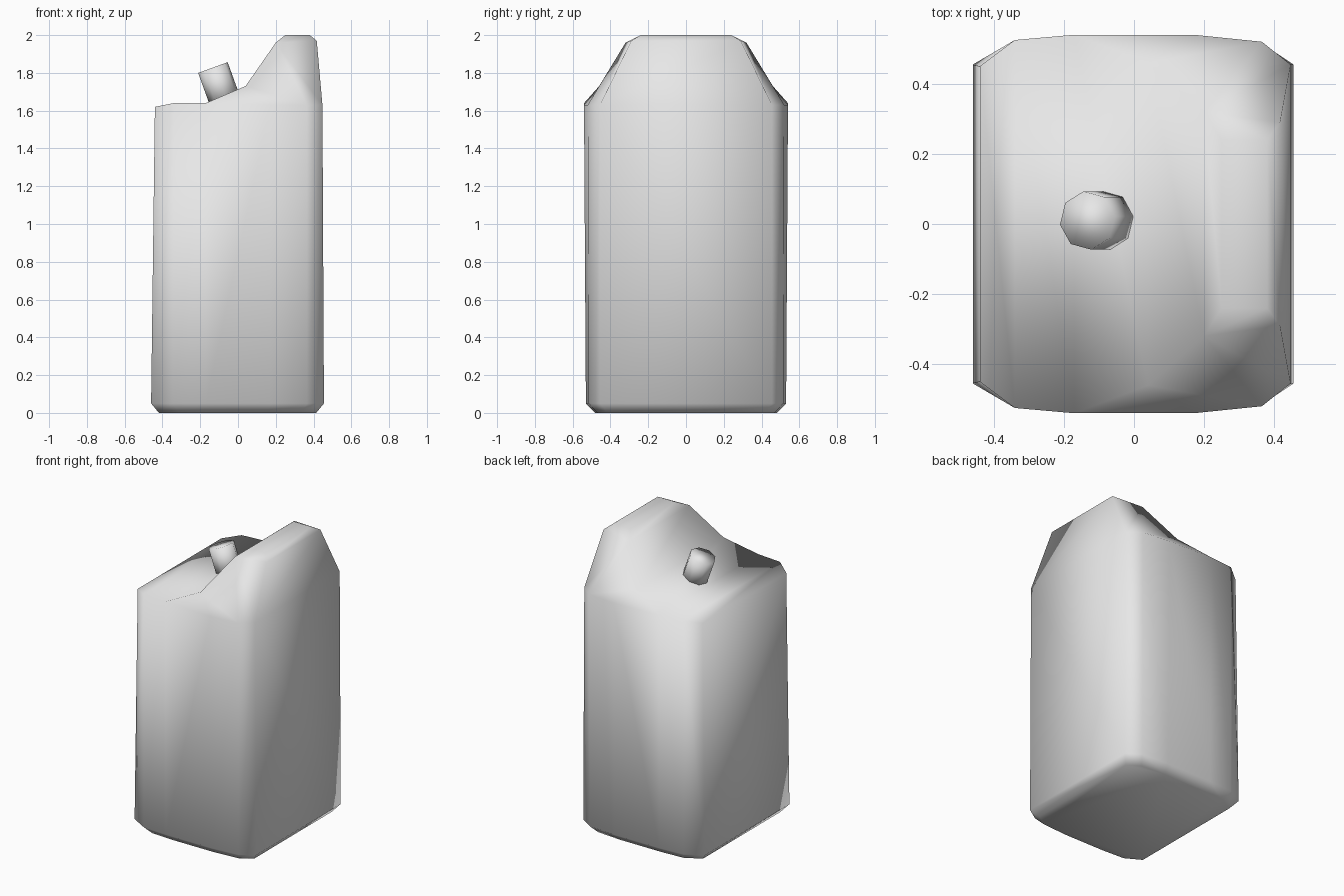
import bpy
import bmesh
import math
from mathutils import Matrix, Vector

if "Cube" in bpy.data.objects:
    bpy.data.objects.remove(bpy.data.objects["Cube"], do_unlink=True)

grey = bpy.data.materials.new("plain_grey")
grey.use_nodes = True
grey.diffuse_color = (0.8, 0.8, 0.8, 1)
grey.node_tree.nodes["Principled BSDF"].inputs["Base Color"].default_value = (0.8, 0.8, 0.8, 1)


def finish(bm, name):
    """Turn the bmesh into a smooth grey object."""
    bmesh.ops.recalc_face_normals(bm, faces=bm.faces[:])
    for face in bm.faces:
        face.smooth = True
    mesh = bpy.data.meshes.new(name)
    bm.to_mesh(mesh)
    bm.free()
    mesh.materials.append(grey)
    obj = bpy.data.objects.new(name, mesh)
    bpy.context.collection.objects.link(obj)
    return obj


# Canister body: every point is made in a back / front pair
bm = bmesh.new()


def pairs(points):
    return [(bm.verts.new((x, y, z)), bm.verts.new((x, -y, z))) for x, y, z in points]


def both(*corners):
    """The same face on the back and on the front."""
    for side in (0, 1):
        bm.faces.new([c[side] for c in corners])


def across(a, b):
    """A face spanning from back to front."""
    bm.faces.new((a[0], b[0], b[1], a[1]))


outline = [(-.46, .455), (-.345, .52), (-.17, .53), (.17, .53), (.365, .515), (.455, .455)]
base = pairs([(x * .91, y * .91, 0) for x, y in outline])
low = pairs([(x, y, .05) for x, y in outline])
rim = pairs([(-.44, .45, 1.62), (-.34, .525, 1.64), (-.17, .54, 1.64),
             (.17, .54, 1.63), (.365, .52, 1.63), (.447, .455, 1.63)])
# Sill, slope and handle ridge
sill, slope, ridge_in, ridge_out, shoulder = pairs([
    (.04, .46, 1.73), (.2, .32, 1.96), (.25, .24, 2), (.38, .24, 2), (.417, .29, 1.97)])

# Bottom, bevel and walls
bm.faces.new([p[0] for p in base] + [p[1] for p in reversed(base)])
for lower, upper in ((base, low), (low, rim)):
    for i in range(len(outline) - 1):
        both(lower[i], lower[i + 1], upper[i + 1], upper[i])
    across(lower[0], upper[0])
    across(lower[-1], upper[-1])

# Top, from the low edge over the ridge and down the tall side
top = rim[:3] + [sill, slope, ridge_in, ridge_out, shoulder, rim[-1]]
for a, b in zip(top, top[1:]):
    across(a, b)

# Slanted cheeks at both ends of the ridge
both(rim[2], sill, rim[3])
both(sill, slope, rim[4], rim[3])
both(slope, shoulder, rim[5], rim[4])
both(slope, ridge_in, ridge_out, shoulder)
finish(bm, "canister_body")

# Tilted eight-sided cap
bm = bmesh.new()
bmesh.ops.create_cone(bm, cap_ends=True, segments=8, radius1=.084, radius2=.084, depth=.2,
                      matrix=Matrix.Rotation(math.radians(8), 4, "Z"))
cap = finish(bm, "spout_cap")
cap.rotation_euler.y = math.radians(-20)
axis = Vector((-math.sin(math.radians(20)), 0, math.cos(math.radians(20))))
cap.location = Vector((-.133, .01, 1.828)) - axis * .1
